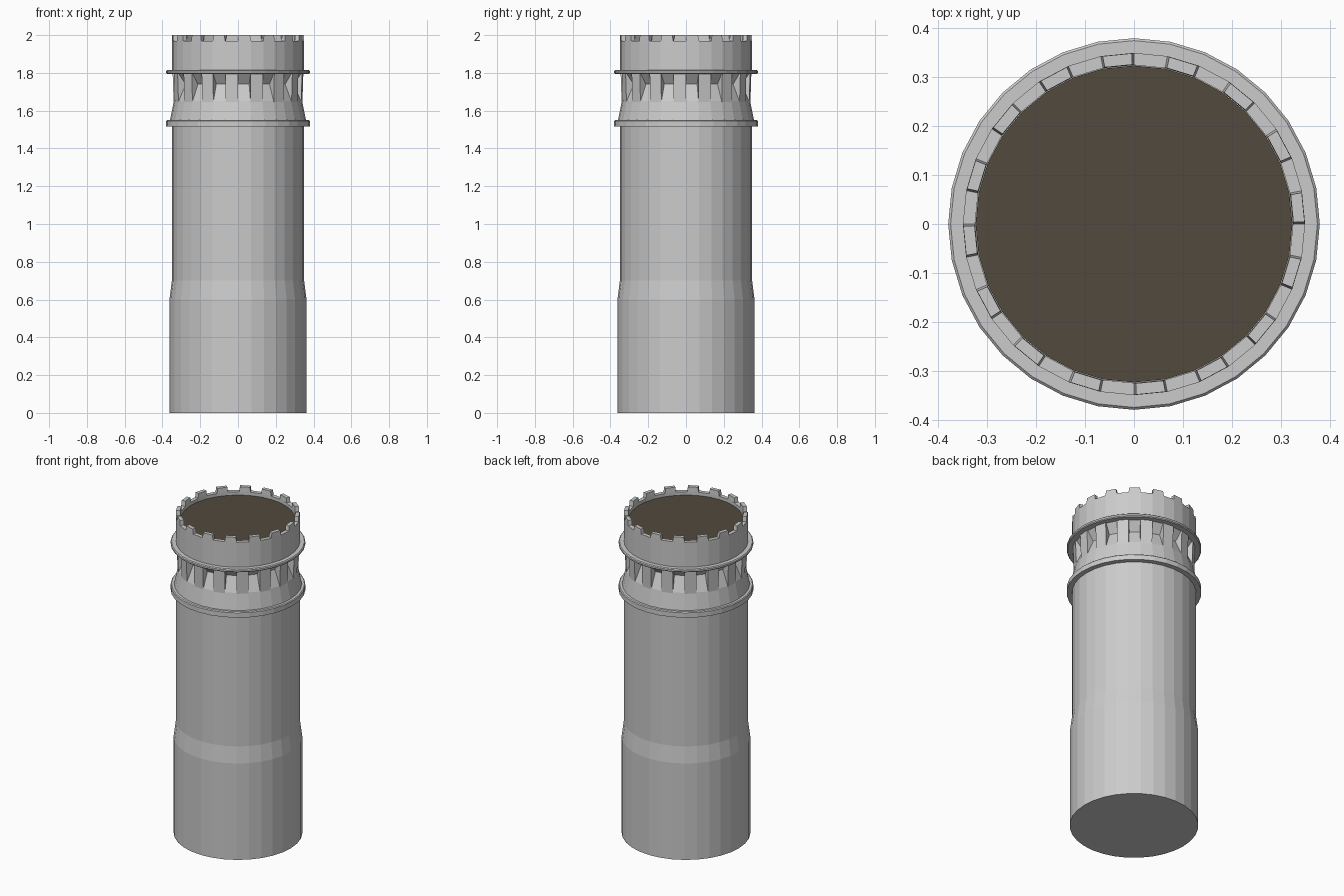
import bpy, bmesh, math

if "Cube" in bpy.data.objects:
    bpy.data.objects.remove(bpy.data.objects["Cube"])

SIDES = 32
STEP = 2 * math.pi / SIDES


def material(name, rgb):
    m = bpy.data.materials.new(name)
    m.diffuse_color = (*rgb, 1)
    m.use_nodes = True
    m.node_tree.nodes["Principled BSDF"].inputs["Base Color"].default_value = m.diffuse_color
    return m


STONE = material("grey stone", (0.6, 0.6, 0.6))
FLOOR = material("dark brown floor", (0.085, 0.067, 0.048))


def polar(r, a, z):
    return (r * math.cos(a), r * math.sin(a), z)


def finish(bm, name, mat):
    bmesh.ops.recalc_face_normals(bm, faces=bm.faces[:])
    me = bpy.data.meshes.new(name)
    bm.to_mesh(me)
    bm.free()
    me.materials.append(mat)
    ob = bpy.data.objects.new(name, me)
    bpy.context.collection.objects.link(ob)
    return ob


def lathe(name, profile, mat):
    """Closed flat-sided solid turned from (radius, height) points."""
    bm = bmesh.new()
    rings = [[bm.verts.new(polar(r, i * STEP, z)) for i in range(SIDES)]
             for r, z in profile]
    for lo, hi in zip(rings, rings[1:]):
        for i in range(SIDES):
            j = (i + 1) % SIDES
            bm.faces.new((lo[i], lo[j], hi[j], hi[i]))
    bm.faces.new(rings[0][::-1])
    bm.faces.new(rings[-1])
    return finish(bm, name, mat)


def blocks(name, first_slot, bottom, top, mat):
    """A wedge in every second side; bottom/top = (r_in, r_out, z, side_inset)."""
    bm = bmesh.new()
    for s in range(first_slot, SIDES, 2):
        loops = []
        for r_in, r_out, z, inset in (bottom, top):
            a, b = s * STEP + inset, (s + 1) * STEP - inset
            loops.append([bm.verts.new(polar(r, t, z)) for r, t in
                          ((r_in, a), (r_out, a), (r_out, b), (r_in, b))])
        lo, hi = loops
        bm.faces.new(lo[::-1])
        bm.faces.new(hi)
        for i in range(4):
            j = (i + 1) % 4
            bm.faces.new((lo[i], lo[j], hi[j], hi[i]))
    return finish(bm, name, mat)


# Shaft, moulding rings, recessed gallery and hollow parapet
lathe("tower_body", [
    (0.363, 0), (0.363, 0.6), (0.35, 0.7), (0.35, 1.515),
    (0.38, 1.515), (0.38, 1.545), (0.375, 1.55), (0.36, 1.55),
    (0.34, 1.65), (0.30, 1.74), (0.34, 1.795),
    (0.375, 1.795), (0.38, 1.80), (0.38, 1.81), (0.375, 1.815), (0.35, 1.815),
    (0.35, 1.97), (0.325, 1.97), (0.325, 1.94),
], STONE)

# Brackets carrying the parapet
blocks("gallery_brackets", 1, (0.28, 0.341, 1.645, 0), (0.28, 0.346, 1.797, 0), STONE)

# Battlement teeth, slightly tapered
blocks("battlements", 0, (0.325, 0.35, 1.969, 0), (0.326, 0.349, 2.0, 0.012), STONE)

# Brown roof floor inside the parapet
lathe("roof_floor", [(0.324, 1.935), (0.324, 1.95)], FLOOR)
